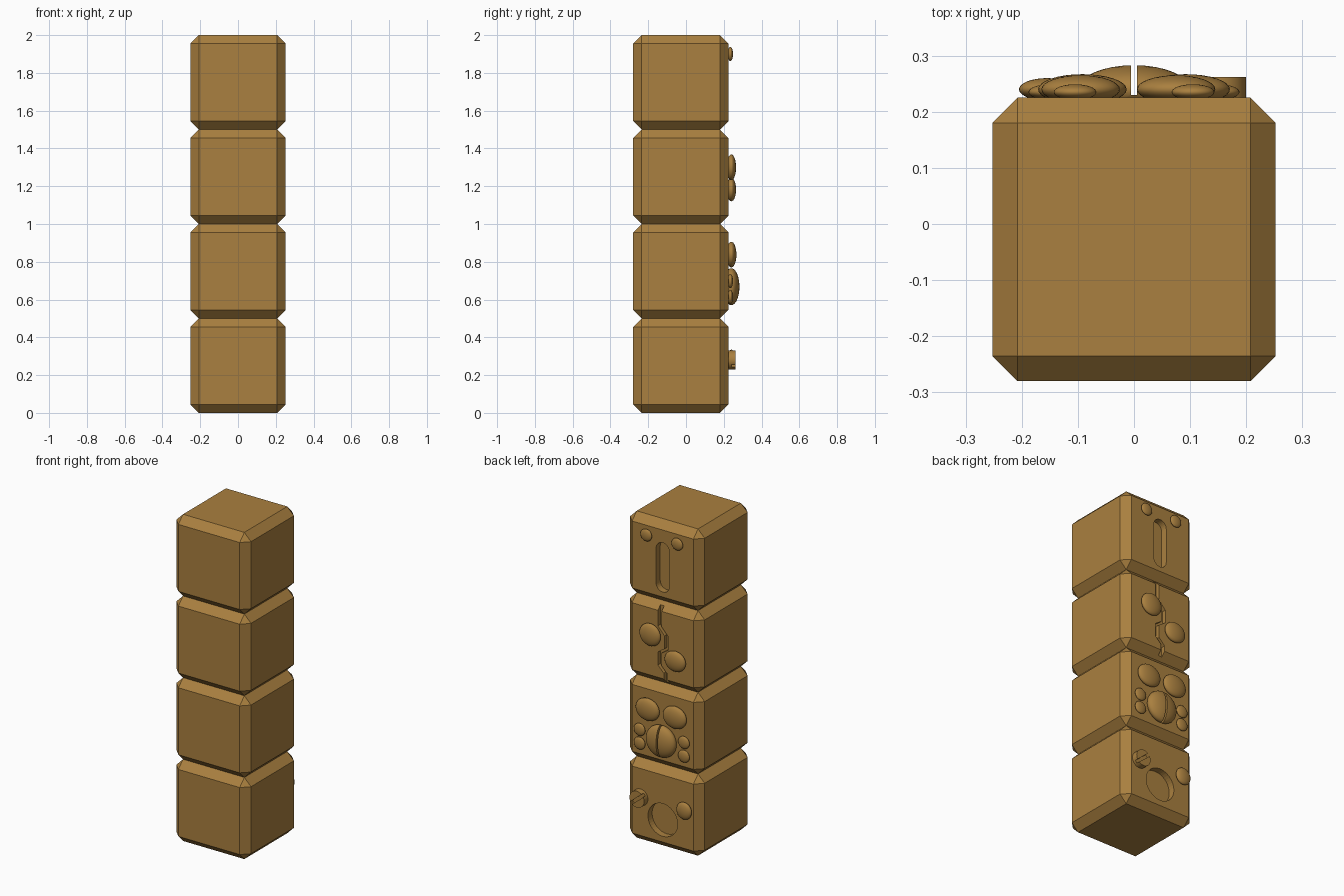
import bpy, bmesh, math
from mathutils import Matrix

if "Cube" in bpy.data.objects:
    bpy.data.objects.remove(bpy.data.objects["Cube"])

BACK = 0.225      # y of the carved back faces
CENTRE_Y = -0.0275

wood = bpy.data.materials.new("warm_wood_brown")
wood.diffuse_color = (0.40, 0.215, 0.05, 1)
wood.use_nodes = True
wood.node_tree.nodes["Principled BSDF"].inputs["Base Color"].default_value = wood.diffuse_color


def finish(name, bm, smooth=False):
    bmesh.ops.recalc_face_normals(bm, faces=bm.faces)
    me = bpy.data.meshes.new(name)
    bm.to_mesh(me)
    bm.free()
    ob = bpy.data.objects.new(name, me)
    bpy.context.collection.objects.link(ob)
    me.materials.append(wood)
    for p in me.polygons:
        p.use_smooth = smooth
    return ob


def block(name, z):
    """Chamfered half-unit cube."""
    bm = bmesh.new()
    bmesh.ops.create_cube(bm, size=1, matrix=Matrix.Translation((0, CENTRE_Y, z))
                          @ Matrix.Diagonal((0.505, 0.505, 0.5, 1)))
    bmesh.ops.bevel(bm, geom=bm.edges[:], offset=0.045, segments=1,
                    affect='EDGES', profile=0.5)
    return finish(name, bm)


def prism(name, pts, y0, y1):
    """Outline in x and z, extruded along y."""
    bm = bmesh.new()
    face = bm.faces.new([bm.verts.new((x, y0, z)) for x, z in pts])
    out = bmesh.ops.extrude_face_region(bm, geom=[face])
    verts = [v for v in out["geom"] if isinstance(v, bmesh.types.BMVert)]
    bmesh.ops.translate(bm, verts=verts, vec=(0, y1 - y0, 0))
    return finish(name, bm)


def button(name, x, z, rx, rz, y, ry):
    """Flattened ball sitting on the back face."""
    bm = bmesh.new()
    m = (Matrix.Translation((x, y, z)) @ Matrix.Diagonal((rx, ry, rz, 1))
         @ Matrix.Rotation(math.pi / 2, 4, 'X'))
    bmesh.ops.create_uvsphere(bm, u_segments=32, v_segments=16, radius=1, matrix=m)
    return finish(name, bm, True)


def arc(x, z, r, a0, a1, n):
    return [(x + r * math.cos(math.radians(a0 + (a1 - a0) * i / n)),
             z + r * math.sin(math.radians(a0 + (a1 - a0) * i / n)))
            for i in range(n + 1)]


def cut(ob, cutter):
    mod = ob.modifiers.new("cut", 'BOOLEAN')
    mod.operation = 'DIFFERENCE'
    mod.solver = 'EXACT'
    mod.object = cutter
    bpy.context.view_layer.objects.active = ob
    bpy.ops.object.modifier_apply(modifier=mod.name)
    bpy.data.objects.remove(cutter)


# Four stacked blocks
blocks = [block(f"block_{i + 1}", 0.25 + 0.5 * i) for i in range(4)]

# Bottom block: round mouth, round eye, slotted eye
cut(blocks[0], prism("mouth_cutter", arc(0, 0.18, 0.10, 0, 360, 40)[:-1], BACK - 0.04, 0.3))
button("bottom_round_eye", -0.155, 0.283, 0.05, 0.052, 0.24, 0.02)
slotted = prism("bottom_slotted_eye", arc(0.15, 0.28, 0.05, 0, 360, 32)[:-1], 0.21, 0.262)
c, s, w, h = math.cos(math.radians(140)), math.sin(math.radians(140)), 0.09, 0.009
slot = [(0.15 + a * c - b * s, 0.28 + a * s + b * c)
        for a, b in ((-w, -h), (w, -h), (w, h), (-w, h))]
cut(slotted, prism("slot_cutter", slot, 0.242, 0.3))

# Second block: large eyes, cleft nose, cheek buttons
nose = button("nose", 0, 0.668, 0.1, 0.098, 0.24, 0.043)
cut(nose, prism("cleft_cutter", [(-0.005, 0.5), (0.005, 0.5), (0.005, 0.8), (-0.005, 0.8)],
                0.23, 0.4))
for side, sx in (("left", -1), ("right", 1)):
    button(f"second_eye_{side}", sx * 0.092, 0.838, 0.079, 0.068, 0.24, 0.027)
    button(f"upper_cheek_{side}", sx * 0.15, 0.698, 0.038, 0.038, 0.235, 0.014)
    button(f"lower_cheek_{side}", sx * 0.15, 0.614, 0.038, 0.038, 0.235, 0.014)
    # Top block eyes
    button(f"top_eye_{side}", sx * 0.105, 1.90, 0.038, 0.037, 0.235, 0.014)

# Third block: zigzag crack and uneven eyes
path = [(0.02, 1.48), (0.02, 1.36), (-0.025, 1.31), (-0.025, 1.23),
        (0.02, 1.20), (0.02, 1.12), (-0.02, 1.08), (-0.02, 1.02)]
crack = [(x - 0.013, z) for x, z in path] + [(x + 0.013, z) for x, z in reversed(path)]
cut(blocks[2], prism("crack_cutter", crack, BACK - 0.025, 0.3))
button("third_upper_eye", 0.075, 1.30, 0.07, 0.068, 0.24, 0.025)
button("third_lower_eye", -0.095, 1.182, 0.07, 0.062, 0.24, 0.025)

# Top block: tall rounded slot
slot = arc(0, 1.832, 0.045, 0, 180, 14) + arc(0, 1.62, 0.045, 180, 360, 14)
cut(blocks[3], prism("tall_slot_cutter", slot, BACK - 0.04, 0.3))

# Keep the slotted and cleft edges crisp
for ob in (slotted, nose):
    bpy.ops.object.select_all(action='DESELECT')
    ob.select_set(True)
    bpy.context.view_layer.objects.active = ob
    bpy.ops.object.shade_smooth_by_angle(angle=math.radians(35))
